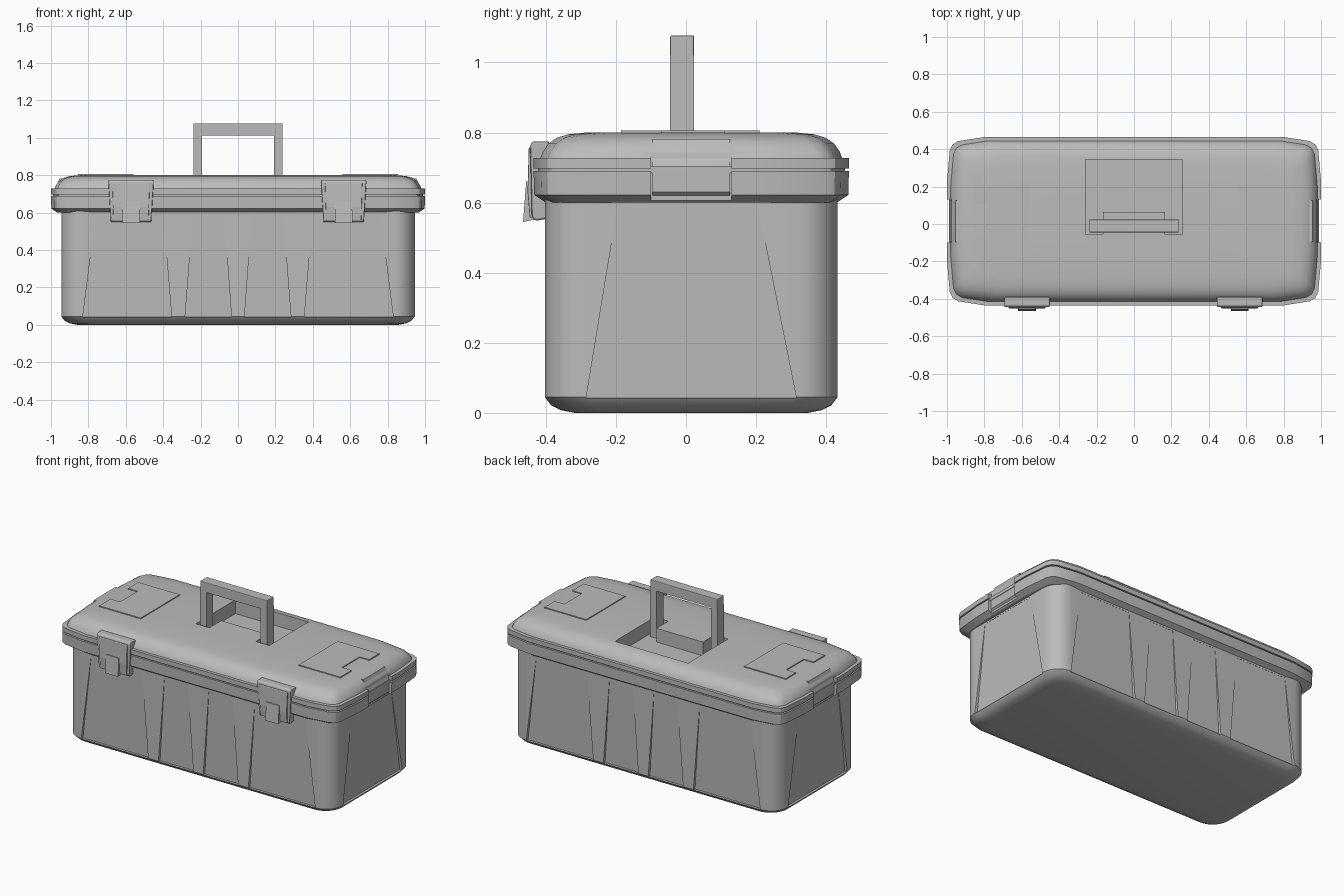
import bpy, bmesh, math
from mathutils import Vector

cube = bpy.data.objects.get("Cube")
if cube:
    bpy.data.objects.remove(cube)

GREY = (0.5, 0.5, 0.5, 1)
grey = bpy.data.materials.new("grey_plastic")
grey.use_nodes = True
grey.diffuse_color = GREY
grey.node_tree.nodes["Principled BSDF"].inputs["Base Color"].default_value = GREY
CY = 0.015  # depth centre of the box


def finish(name, bm, bevel=0, smooth=None):
    bmesh.ops.recalc_face_normals(bm, faces=bm.faces)
    mesh = bpy.data.meshes.new(name)
    bm.to_mesh(mesh)
    bm.free()
    mesh.materials.append(grey)
    ob = bpy.data.objects.new(name, mesh)
    bpy.context.collection.objects.link(ob)
    if bevel:
        mod = ob.modifiers.new("bevel", 'BEVEL')
        mod.width, mod.segments = bevel, 2
    if smooth:
        shade(ob, smooth)
    return ob


def shade(ob, angle):
    bpy.ops.object.select_all(action='DESELECT')
    ob.select_set(True)
    bpy.context.view_layer.objects.active = ob
    bpy.ops.object.shade_smooth_by_angle(angle=math.radians(angle))


def hull(name, points, bevel=0):
    bm = bmesh.new()
    for p in points:
        bm.verts.new(p)
    bmesh.ops.convex_hull(bm, input=bm.verts)
    bmesh.ops.dissolve_limit(bm, angle_limit=0.01, verts=bm.verts, edges=bm.edges)
    return finish(name, bm, bevel)


def box(name, x, y, z, bevel=0):
    return hull(name, [(a, b, c) for a in x for b in y for c in z], bevel)


def cut(ob, cutter):
    cutter.hide_render = True
    mod = ob.modifiers.new("cut", 'BOOLEAN')
    mod.operation, mod.solver, mod.object = 'DIFFERENCE', 'EXACT', cutter
    bpy.ops.object.select_all(action='DESELECT')
    bpy.context.view_layer.objects.active = ob
    ob.select_set(True)
    bpy.ops.object.modifier_apply(modifier=mod.name)
    bpy.data.objects.remove(cutter)


def mirrored_corner(corner):
    """Turn one corner path into a full closed outline."""
    right = corner + [(x, -y) for x, y in reversed(corner)]
    return [(x, y) for x, y in right] + [(-x, -y) for x, y in right]


def round_corner(hx, hy, r, n=7):
    return [(hx - r + r * math.sin(a), hy - r + r * math.cos(a))
            for a in (math.pi / 2 * i / n for i in range(n + 1))]


def soft_corner(hx, hy):
    # long shallow easing into a tight corner
    return [(hx - 0.2, hy), (hx - 0.06, hy - 0.022), (hx - 0.03, hy - 0.04),
            (hx - 0.015, hy - 0.07), (hx, hy - 0.24)]


def loft(name, levels, smooth):
    """levels: (z, corner path) from bottom to top."""
    bm = bmesh.new()
    rings = [[bm.verts.new((x, y + CY, z)) for x, y in mirrored_corner(c)]
             for z, c in levels]
    n = len(rings[0])
    for a, b in zip(rings, rings[1:]):
        for i in range(n):
            j = (i + 1) % n
            bm.faces.new((a[i], a[j], b[j], b[i]))
    bm.faces.new(rings[0])
    bm.faces.new(rings[-1])
    return finish(name, bm, smooth=smooth)


# Body with rounded corners and a rolled bottom edge
HX, HY = 0.945, 0.418
body = loft("body", [(z, round_corner(HX - i, HY - i, 0.115))
                     for z, i in ((0, 0.085), (0.008, 0.045), (0.022, 0.018),
                                  (0.045, 0), (0.62, 0))], None)


# Tapered panels, flush at the top and sunk at the bottom, leaving ribs between
def panel(b0, b1, t0, t1, place):
    lo, hi = 0.042, 0.59
    pts = [(u, d, z) for b, d0, z in (((b0, b1), 0.018, lo), ((t0, t1), 0.001, hi))
           for u in b for d in (d0, -0.05)]
    cut(body, hull("panel_cutter", [place(*p) for p in pts]))


for s in (-1, 1):
    def long_side(u, d, z):
        return (u, CY + s * (HY - d), z)

    def short_side(u, d, z):
        return (s * (HX - d), CY + u, z)

    for m in (-1, 1):
        panel(m * 0.355, m * 0.83, m * 0.4, m * 0.76, long_side)
        panel(m * 0.035, m * 0.283, m * 0.075, m * 0.24, long_side)
    panel(-0.3, 0.3, -0.21, 0.19, short_side)
shade(body, 28)

# Rims and lid
RX, RY = 1.0, 0.45


def rim_levels(rows):
    return [(z, soft_corner(RX - i, RY - i)) for z, i in rows]


lower_rim = loft("lower_rim", rim_levels(
    ((0.6, 0.035), (0.622, 0.002), (0.69, 0.0))), 25)
seam = loft("rim_seam", rim_levels(((0.685, 0.012), (0.705, 0.012))), 25)
lid = loft("lid", rim_levels(
    ((0.698, 0), (0.728, 0), (0.728, 0.02), (0.745, 0.026), (0.768, 0.042),
     (0.785, 0.066), (0.795, 0.1), (0.8, 0.15))), None)

# Handle well: a wide pit with a slot for each handle leg
cut(lid, box("pit_cutter", (-0.26, 0.26), (0.065, 0.345), (0.712, 0.9)))
for s in (-1, 1):
    cut(lid, box("slot_cutter", (s * 0.165, s * 0.26), (-0.055, 0.08), (0.712, 0.9)))

# Notches at both ends, each filled by a set-back clasp
for s in (-1, 1):
    for part in (lower_rim, lid):
        cut(part, box("notch_cutter", (s * 0.975, s * 1.1), (-0.1, 0.13), (0.55, 0.9)))
    side = "left" if s > 0 else "right"
    hull(side + "_end_clasp",
         [(s * x, y, z) for y in (-0.095, 0.125)
          for x, z in ((0.92, 0.612), (0.965, 0.612), (0.985, 0.63), (0.985, 0.7),
                       (0.955, 0.782), (0.9, 0.782))])
shade(lid, 30)
shade(lower_rim, 25)

# Carrying handle
for s, name in ((-1, "right_handle_leg"), (1, "left_handle_leg")):
    box(name, (s * 0.192, s * 0.238), (-0.045, 0.023), (0.71, 1.02))
box("handle_grip", (-0.238, 0.238), (-0.045, 0.023), (1.012, 1.077), 0.004)

# Notched compartment covers on the lid
for s in (-1, 1):
    outline = [(0.56, -0.185), (0.855, -0.185), (0.855, -0.07), (0.787, -0.07),
               (0.787, 0.108), (0.855, 0.108), (0.855, 0.21), (0.56, 0.21)]
    bm = bmesh.new()
    face = bm.faces.new([bm.verts.new((s * x, y, 0.797)) for x, y in outline])
    top = bmesh.ops.extrude_face_region(bm, geom=[face])["geom"]
    bmesh.ops.translate(bm, vec=Vector((0, 0, 0.009)),
                        verts=[v for v in top if isinstance(v, bmesh.types.BMVert)])
    finish(("left" if s > 0 else "right") + "_compartment_cover", bm)

# Front latches: frame, face plate and flared pull tab
for cx, side in ((-0.572, "right"), (0.565, "left")):
    def prism(name, w_top, w_low, profile, bevel=0):
        zs = [z for _, z in profile]
        span = max(zs) - min(zs)
        pts = []
        for y, z in profile:
            w = w_low + (w_top - w_low) * (z - min(zs)) / span
            pts += [(cx - w, y, z), (cx + w, y, z)]
        hull(side + name, pts, bevel)

    prism("_latch_base", 0.122, 0.108,
          [(-0.39, 0.775), (-0.437, 0.775), (-0.445, 0.765), (-0.44, 0.56),
           (-0.43, 0.548), (-0.39, 0.555)], 0.006)
    prism("_latch_plate", 0.1, 0.094,
          [(-0.43, 0.762), (-0.449, 0.755), (-0.452, 0.63), (-0.446, 0.557),
           (-0.42, 0.557)], 0.003)
    prism("_latch_tab", 0.045, 0.047,
          [(-0.43, 0.66), (-0.456, 0.66), (-0.465, 0.545), (-0.43, 0.552)])
